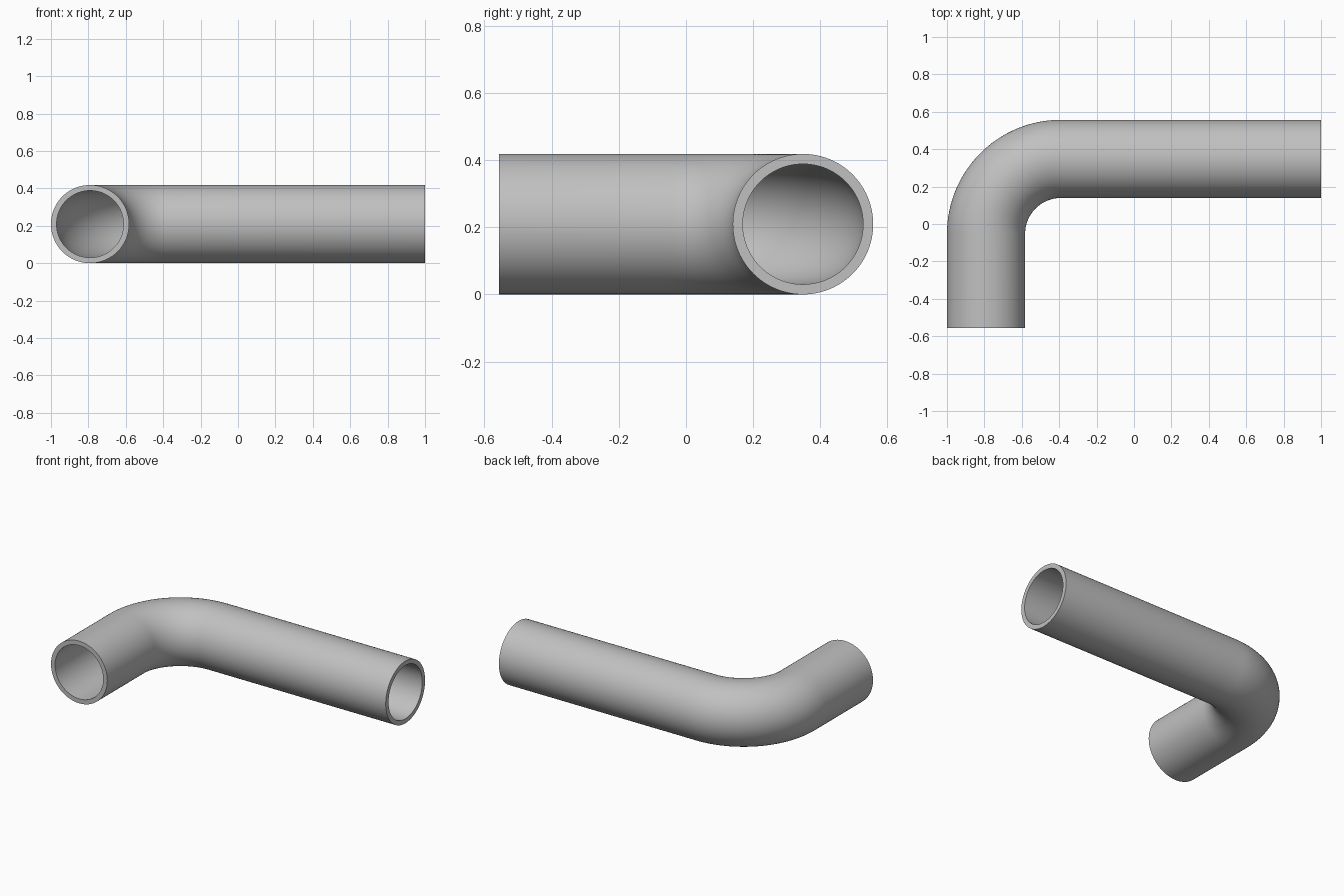
import bpy, bmesh
from math import sin, cos, pi, radians
from mathutils import Vector

cube = bpy.data.objects.get("Cube")
if cube:
    bpy.data.objects.remove(cube, do_unlink=True)

OUTER, INNER = 0.209, 0.179      # pipe radii
BEND = 0.40                      # centreline radius of the elbow
SIDES, STEPS = 96, 32
corner = Vector((-0.391, -0.052, OUTER))   # centre of the elbow arc

# Plain grey material
grey = bpy.data.materials.new("pipe_grey")
grey.use_nodes = True
colour = (0.53, 0.53, 0.53, 1)
grey.diffuse_color = colour
grey.node_tree.nodes["Principled BSDF"].inputs["Base Color"].default_value = colour

# Centreline stations: (point, sideways direction), short leg, elbow, long leg
stations = [(Vector((corner.x - BEND, -0.556, OUTER)), Vector((-1, 0, 0)))]
for i in range(STEPS + 1):
    a = pi - pi / 2 * i / STEPS
    side = Vector((cos(a), sin(a), 0))
    stations.append((corner + side * BEND, side))
stations.append((Vector((1, corner.y + BEND, OUTER)), Vector((0, 1, 0))))

bm = bmesh.new()


def sweep(radius):
    """Sweep a circle along the centreline and return its rings."""
    rings = []
    for point, side in stations:
        ring = []
        for k in range(SIDES):
            t = 2 * pi * k / SIDES
            offset = side * cos(t) + Vector((0, 0, sin(t)))
            ring.append(bm.verts.new(point + offset * radius))
        rings.append(ring)
    for a, b in zip(rings, rings[1:]):
        bridge(a, b)
    return rings


def bridge(a, b):
    for k in range(SIDES):
        n = (k + 1) % SIDES
        bm.faces.new((a[k], a[n], b[n], b[k]))


# Outer wall, bore and the two end rims
outer, inner = sweep(OUTER), sweep(INNER)
for end in (0, -1):
    bridge(outer[end], inner[end])
bmesh.ops.recalc_face_normals(bm, faces=bm.faces)

mesh = bpy.data.meshes.new("bent_pipe")
bm.to_mesh(mesh)
bm.free()
mesh.materials.append(grey)
pipe = bpy.data.objects.new("bent_pipe", mesh)
bpy.context.collection.objects.link(pipe)

# Smooth walls with crisp rims
bpy.ops.object.select_all(action="DESELECT")
pipe.select_set(True)
bpy.context.view_layer.objects.active = pipe
bpy.ops.object.shade_smooth_by_angle(angle=radians(30))
